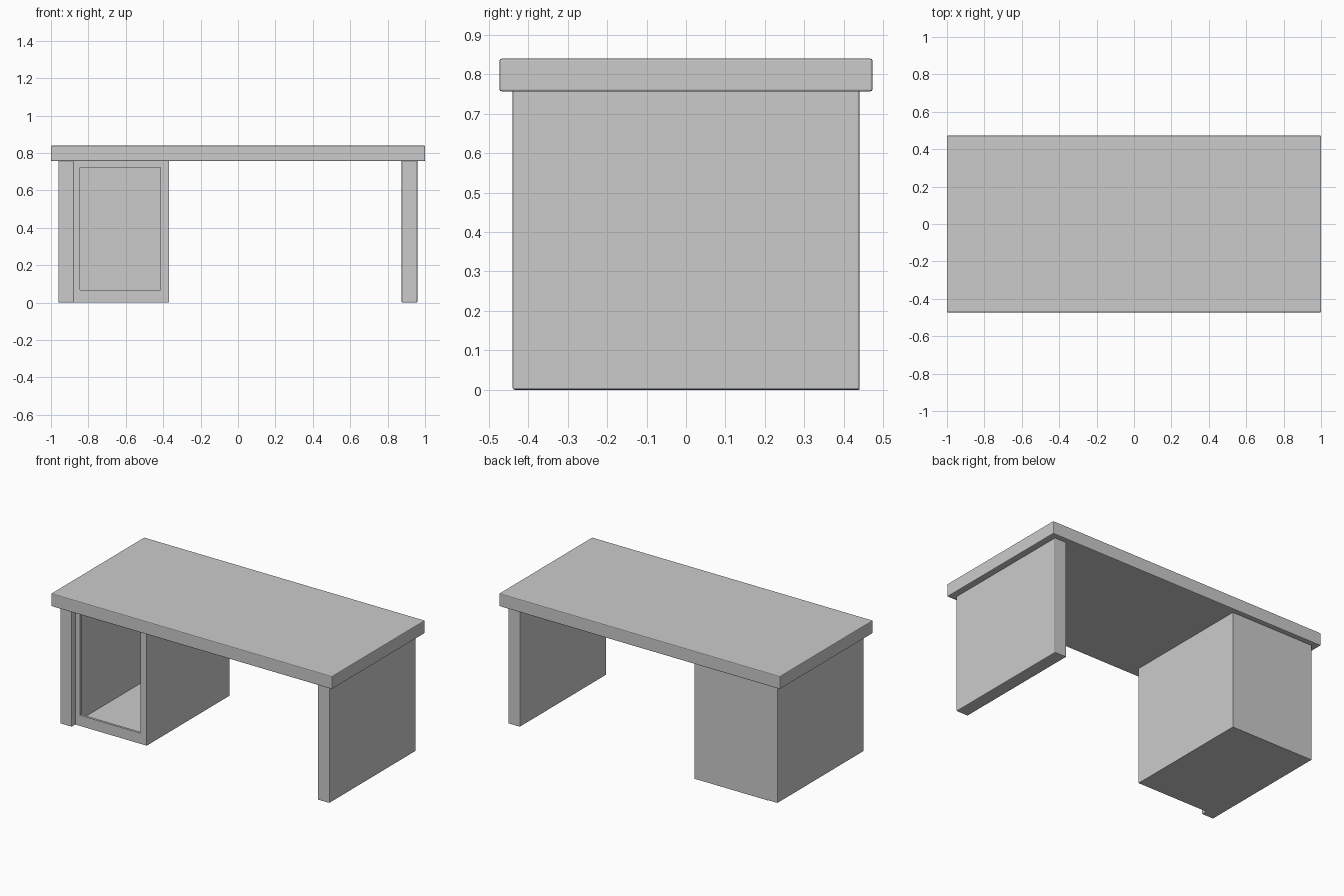
import bpy, bmesh
from mathutils import Matrix, Vector

if "Cube" in bpy.data.objects:
    bpy.data.objects.remove(bpy.data.objects["Cube"])


def make_box(name, lo, hi, edit=None):
    """Axis-aligned box between two corners, optionally edited with bmesh."""
    lo, hi = Vector(lo), Vector(hi)
    bm = bmesh.new()
    bmesh.ops.create_cube(bm, size=1)
    size = hi - lo
    for v in bm.verts:
        v.co = Vector(c * s for c, s in zip(v.co, size)) + (lo + hi) / 2
    if edit:
        edit(bm)
    mesh = bpy.data.meshes.new(name)
    bm.to_mesh(mesh)
    bm.free()
    obj = bpy.data.objects.new(name, mesh)
    bpy.context.collection.objects.link(obj)
    return obj


def soften(obj):
    mod = obj.modifiers.new("soft_edges", 'BEVEL')
    mod.width = 0.005
    mod.segments = 2


def open_front(bm):
    """Cut a proportional opening in the -y face."""
    bm.normal_update()
    front = min(bm.faces, key=lambda f: f.calc_center_median().y)
    inner = bmesh.ops.extrude_discrete_faces(bm, faces=[front])['faces'][0]
    c = inner.calc_center_median()
    bmesh.ops.scale(bm, vec=(0.826, 1, 0.826), verts=inner.verts[:],
                    space=Matrix.Translation(-c))
    bmesh.ops.delete(bm, geom=[inner], context='FACES')
    bmesh.ops.recalc_face_normals(bm, faces=bm.faces[:])


# Table top
soften(make_box("desk_top", (-1, -0.473, 0.757), (1, 0.473, 0.84)))

# Slab legs at both ends
for side, x in (("left", -0.918), ("right", 0.917)):
    soften(make_box(side + "_leg", (x - 0.042, -0.44, 0), (x + 0.042, 0.44, 0.76)))

# Open-fronted cabinet: thin shell tucked against the left leg and top
cabinet = make_box("cabinet", (-0.89, -0.40, 0), (-0.37, 0.44, 0.79), open_front)
shell = cabinet.modifiers.new("wall_thickness", 'SOLIDIFY')
shell.thickness = 0.015
shell.offset = -1
shell.use_even_offset = True
